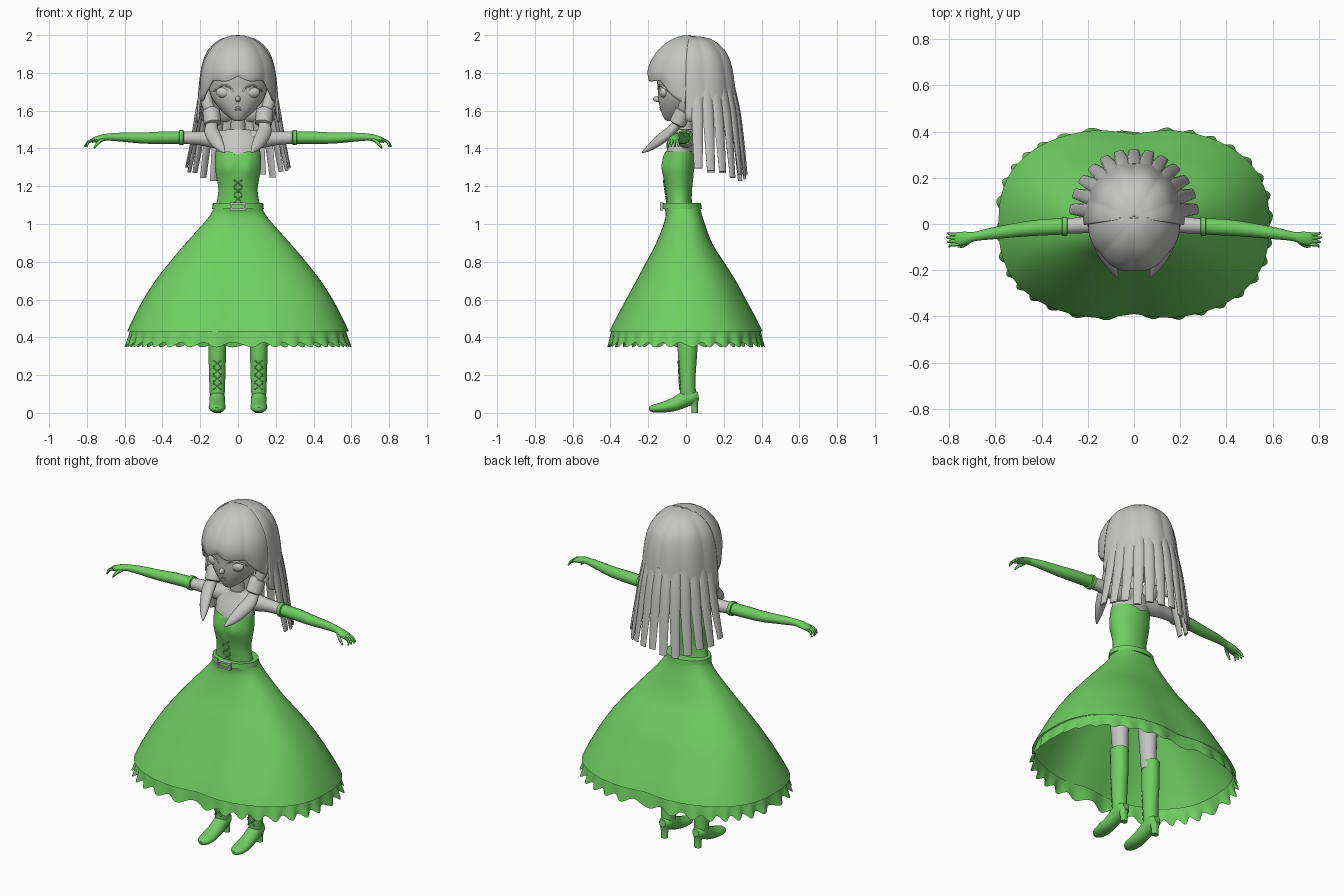
import bpy, bmesh, math, random
from mathutils import Vector, Matrix

random.seed(4)
cube = bpy.data.objects.get("Cube")
if cube:
    bpy.data.objects.remove(cube, do_unlink=True)


def material(name, rgb):
    m = bpy.data.materials.new(name)
    m.use_nodes = True
    m.diffuse_color = (*rgb, 1)
    m.node_tree.nodes["Principled BSDF"].inputs["Base Color"].default_value = (*rgb, 1)
    return m


GREY = material("soft grey", (0.56, 0.56, 0.55))
GREEN = material("leaf green", (0.16, 0.62, 0.12))


def finish(name, bm, mat, mirror=False, thick=0):
    """Turn a bmesh into a smooth shaded object with optional modifiers."""
    bmesh.ops.remove_doubles(bm, verts=bm.verts[:], dist=0.0001)
    bmesh.ops.recalc_face_normals(bm, faces=bm.faces[:])
    me = bpy.data.meshes.new(name)
    bm.to_mesh(me)
    bm.free()
    me.materials.append(mat)
    me.shade_smooth()
    me.set_sharp_from_angle(angle=math.radians(45))
    ob = bpy.data.objects.new(name, me)
    bpy.context.scene.collection.objects.link(ob)
    if thick:
        mod = ob.modifiers.new("Thickness", "SOLIDIFY")
        mod.thickness, mod.offset = thick, 0
    if mirror:
        ob.modifiers.new("Mirror", "MIRROR")
    return ob


def skin(name, rings, mat, closed=True, cap=True, **opts):
    """Bridge rows of points with quads."""
    bm = bmesh.new()
    rows = [[bm.verts.new(p) for p in ring] for ring in rings]
    n = len(rows[0])
    for a, b in zip(rows, rows[1:]):
        for i in range(n if closed else n - 1):
            j = (i + 1) % n
            bm.faces.new((a[i], a[j], b[j], b[i]))
    if closed and cap:
        bm.faces.new(rows[0])
        bm.faces.new(rows[-1])
    return finish(name, bm, mat, **opts)


def spline(keys, steps):
    """Catmull-Rom interpolation of tuples."""
    out, last = [], len(keys) - 1
    for i in range(last):
        quad = [keys[max(i - 1, 0)], keys[i], keys[i + 1], keys[min(i + 2, last)]]
        for s in range(steps):
            t = s / steps
            out.append(tuple(b + 0.5 * t * (c - a + t * (2*a - 5*b + 4*c - d + t * (3*(b - c) + d - a)))
                             for a, b, c, d in zip(*quad)))
    return out + [keys[-1]]


def oval(a, power=2):
    f = lambda v: math.copysign(abs(v) ** (2 / power), v)
    return f(math.cos(a)), f(math.sin(a))


def loft(name, keys, mat, x=0, n=32, steps=4, power=2, warp=None, **opts):
    """Stack of level ovals; keys are (z, centre y, radius x, radius y)."""
    rings = []
    for z, cy, rx, ry in spline(keys, steps):
        ring = []
        for i in range(n):
            c, s = oval(math.tau * i / n, power)
            p = Vector((x + rx * c, cy + ry * s, z))
            ring.append(warp(p) if warp else p)
        rings.append(ring)
    return skin(name, rings, mat, **opts)


def tube(name, keys, mat, up=(0, 0, 1), n=14, steps=4, **opts):
    """Swept oval; keys are (x, y, z, half width, half height)."""
    pts = spline(keys, steps)
    pos = [Vector(p[:3]) for p in pts]
    rings = []
    for i, p in enumerate(pts):
        t = pos[min(i + 1, len(pos) - 1)] - pos[max(i - 1, 0)]
        a = t.cross(Vector(up)).normalized()
        b = t.cross(a).normalized()
        rings.append([pos[i] + a * p[3] * math.cos(math.tau * k / n) + b * p[4] * math.sin(math.tau * k / n)
                      for k in range(n)])
    return skin(name, rings, mat, **opts)


def ball(name, centre, size, mat, **opts):
    bm = bmesh.new()
    bmesh.ops.create_uvsphere(bm, u_segments=20, v_segments=12, radius=1,
                              matrix=Matrix.Translation(centre) @ Matrix.Diagonal((*size, 1)))
    return finish(name, bm, mat, **opts)


# Skirt with a shallow pleat at the middle, and its ruffle
def pleat(p):
    fall = min(1, max(0, (1.05 - p.z) / 0.6))
    p.y *= 1 - 0.06 * fall * math.exp(-(p.x / 0.1) ** 2)
    return p


loft("skirt", [(1.09, -.02, .125, .095), (1.03, -.01, .16, .1), (.9, -.01, .275, .15), (.8, -.005, .36, .21),
               (.7, 0, .438, .27), (.6, 0, .502, .325), (.5, 0, .555, .38), (.43, 0, .587, .415)],
     GREEN, n=64, power=2.5, warp=pleat, cap=False)
ruffle = []
for row in range(5):
    t, ring = row / 4, []
    for i in range(256):
        a = math.tau * i / 256
        c, s = oval(a, 2.5)
        wave = math.sin(32 * a + 0.8 * math.sin(5 * a))
        r = 0.97 + t * (0.035 + 0.022 * wave)
        ring.append(pleat(Vector((.587 * c * r, .415 * s * r, .438 - t * (.078 + .013 * wave)))))
    ruffle.append(ring)
skin("skirt_ruffle", ruffle, GREEN, cap=False)

# Belt and buckle
loft("belt", [(1.078, -.022, .12, .09), (1.08, -.022, .137, .106), (1.11, -.022, .133, .102),
              (1.112, -.022, .11, .08)], GREEN, steps=1)
for dx, dz, w, h in ((0, .016, .042, .005), (0, -.016, .042, .005), (.037, 0, .005, .02), (-.037, 0, .005, .02)):
    bm = bmesh.new()
    bmesh.ops.create_cube(bm, size=2, matrix=Matrix.Translation((dx, -.13, 1.092 + dz)) @ Matrix.Diagonal((w, .008, h, 1)))
    finish("buckle_bar", bm, GREY)


# Bodice with a sweetheart neckline
def bust(p):
    if p.y < -.04:
        lift = math.exp(-((p.z - 1.3) / .05) ** 2)
        p.y -= .014 * lift * math.exp(-((abs(p.x) - .055) / .035) ** 2)
    if p.z > 1.37:
        p.z -= .018 * math.exp(-(p.x / .03) ** 2)
    return p


loft("bodice", [(1.09, -.03, .12, .072), (1.12, -.035, .112, .066), (1.18, -.038, .104, .07), (1.24, -.04, .112, .078),
                (1.29, -.04, .121, .083), (1.34, -.036, .121, .086), (1.385, -.031, .12, .083)],
     GREEN, n=48, warp=bust, cap=False)


def laces(name, x, width, z, step, count, front, lean, mirror=False):
    """Column of crossed cords."""
    for k in range(count):
        low, high = z + k * step, z + k * step + step * 0.8
        for s in (-1, 1):
            tube(name, [(x - s * width, front + lean * k, low, .005, .005),
                        (x + s * width, front + lean * (k + .8), high, .005, .005)],
                 GREEN, n=6, steps=1, mirror=mirror)


laces("bodice_lace", 0, .022, 1.115, .042, 3, -.101, -.006)

# Upper chest, neck and bare arms
loft("chest", [(1.3, -.035, .11, .07), (1.36, -.034, .114, .077), (1.42, -.022, .118, .066), (1.47, -.008, .1, .052),
               (1.5, -.005, .06, .042)], GREY)
loft("neck", [(1.45, 0, .05, .045), (1.5, -.003, .04, .038), (1.6, -.015, .037, .037)], GREY, n=20)
tube("upper_arms", [(.05, 0, 1.45, .045, .05), (.13, 0, 1.45, .045, .048), (.2, -.003, 1.454, .037, .038),
                    (.3, -.01, 1.457, .032, .032)], GREY, mirror=True)

# Long gloves with cuffs and fingers
tube("gloves", [(.29, -.01, 1.457, .035, .033), (.4, -.015, 1.457, .035, .033), (.5, -.025, 1.455, .031, .03),
                (.62, -.042, 1.46, .025, .024), (.69, -.054, 1.46, .02, .019), (.725, -.06, 1.454, .027, .018),
                (.76, -.065, 1.445, .03, .014), (.775, -.067, 1.437, .024, .009)], GREEN, mirror=True)
tube("glove_cuffs", [(.287, -.01, 1.457, .032, .032), (.29, -.01, 1.457, .041, .041), (.31, -.01, 1.457, .041, .041),
                     (.313, -.01, 1.457, .032, .032)], GREEN, steps=1, mirror=True)
for k in range(4):
    y = -.043 - .015 * k
    reach = .812 - .006 * abs(k - 1)
    tube("finger", [(.755, y, 1.446, .008, .008), (.79, y - .002, 1.436, .0075, .0075),
                    (reach, y - .005 * (k - 1), 1.41, .004, .004)], GREEN, n=8, mirror=True)
tube("thumb", [(.715, -.075, 1.448, .01, .01), (.74, -.093, 1.43, .009, .009), (.762, -.098, 1.402, .004, .004)],
     GREEN, n=8, mirror=True)

# Legs and heeled boots
loft("legs", [(.42, .005, .04, .045), (.55, 0, .045, .05), (.75, -.005, .055, .06), (1, -.01, .06, .065)],
     GREY, x=.1, n=20, mirror=True)
loft("boot_shafts", [(.07, .015, .035, .045), (.12, .01, .041, .042), (.2, .008, .043, .043), (.33, .008, .047, .052),
                     (.44, .008, .048, .053), (.465, .008, .051, .056)], GREEN, x=.11, n=24, mirror=True)
tube("boot_feet", [(.11, .066, .09, .02, .02), (.11, .04, .085, .038, .035), (.11, 0, .075, .041, .042),
                   (.11, -.06, .046, .042, .036), (.11, -.12, .03, .045, .028), (.11, -.17, .023, .036, .021),
                   (.11, -.195, .02, .012, .01)], GREEN, n=20, mirror=True)
loft("boot_heels", [(0, .047, .021, .017), (.04, .045, .022, .018), (.08, .038, .033, .03)], GREEN, x=.11, n=14, mirror=True)
laces("boot_lace", .11, .022, .125, .04, 4, -.032, -.002, mirror=True)

# Head and face
loft("head", [(1.545, -.085, .012, .012), (1.555, -.078, .035, .035), (1.6, -.045, .088, .088), (1.66, -.02, .135, .127),
              (1.72, -.01, .155, .14), (1.8, -.005, .165, .15), (1.9, 0, .13, .12), (1.95, 0, .05, .05)], GREY)
ball("nose", (0, -.145, 1.662), (.014, .03, .017), GREY)
for z, w in ((1.618, .026), (1.606, .02)):
    ball("lip", (0, -.128, z), (w, .012, .007), GREY)
ball("eyes", (.073, -.116, 1.697), (.043, .024, .03), GREY, mirror=True)
tube("upper_lids", [(.024, -.145, 1.7, .004, .004), (.045, -.142, 1.726, .006, .006), (.08, -.133, 1.733, .006, .006),
                    (.115, -.106, 1.715, .005, .005), (.128, -.088, 1.7, .003, .003)], GREY, n=8, mirror=True)


def dome(name, profile, centre_y, facing, size, span, bottom, lobes):
    """Lobed hair shell falling from the crown to a jagged edge."""
    cols, rows = 96, spline(profile, 4)
    rings = []
    for r, z in rows:
        ring = []
        for i in range(cols + 1):
            a = math.radians(span) * (2 * i / cols - 1)
            lobe = abs(math.sin(a * lobes))
            end = bottom(a, lobe)
            top = profile[0][1]
            drop = (top - z) / (top - profile[-1][1])
            rr = r * (.965 + .035 * lobe)
            ring.append((size[0] * rr * math.sin(a), centre_y + facing * size[1] * rr * math.cos(a),
                         z + (end - profile[-1][1]) * drop ** 4))
        rings.append(ring)
    return skin(name, rings, GREY, closed=False, thick=.012)


# Fringe in front, with sides falling lower than the middle
dome("fringe", [(0, 1.994), (.3, 1.985), (.65, 1.94), (.9, 1.87), (1, 1.8), (.98, 1.74)], .025, -1, (.198, .228), 92,
     lambda a, lobe: 1.785 - .03 * lobe - .14 * max(0, abs(a) - .5) ** 1.3, 4)

# Long hair at the back: a crown shell and separate hanging strands
dome("back_hair", [(0, 1.99), (.45, 1.975), (.78, 1.92), (.94, 1.85), (1.03, 1.75), (1.1, 1.6)], .03, 1, (.195, .22), 98,
     lambda a, lobe: 1.6 - .06 * lobe, 5)
for k in range(13):
    a = math.radians(-84 + 14 * k)
    sx, sy = math.sin(a), math.cos(a)
    end = 1.32 - .08 * sy + random.uniform(-.025, .025)
    path = [(.19, .215, 1.72, .026, .012), (.213, .24, 1.6, .031, .013), (.24, .262, 1.45, .028, .011),
            (.275, .285, end, .022, .006)]
    tube("hair_strand", [(rx * sx, .035 + ry * sy, z, w, h) for rx, ry, z, w, h in path], GREY, up=(sx, sy, 0), n=10)

# Side locks gathered by bands into short pigtails
tube("side_locks", [(.17, .01, 1.75, .03, .02), (.168, -.01, 1.66, .032, .024), (.142, -.02, 1.58, .028, .028)],
     GREY, up=(0, 1, 0), mirror=True)
tube("hair_bands", [(.143, -.01, 1.604, .034, .034), (.142, -.014, 1.598, .046, .044), (.134, -.045, 1.532, .046, .044),
                    (.133, -.048, 1.526, .034, .034)], GREY, up=(0, 1, 0), n=16, steps=1, mirror=True)
tube("pigtails", [(.136, -.04, 1.54, .028, .024), (.14, -.08, 1.492, .038, .027), (.118, -.14, 1.445, .036, .025),
                  (.09, -.195, 1.403, .022, .015), (.07, -.232, 1.378, .003, .003)], GREY, up=(0, 1, 0), mirror=True)
